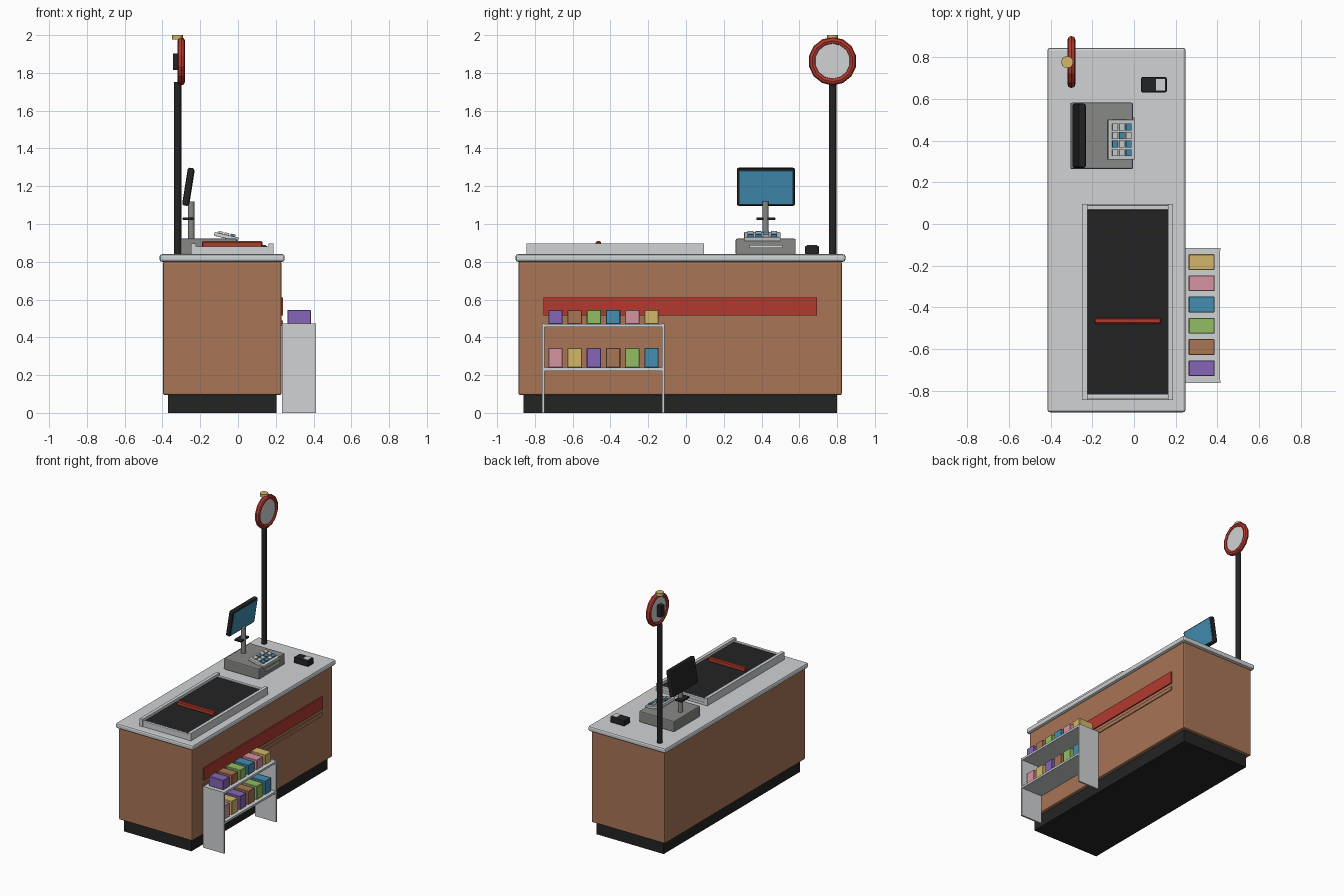
import bpy, math
from mathutils import Matrix, Vector

if "Cube" in bpy.data.objects:
    bpy.data.objects.remove(bpy.data.objects["Cube"])


def material(name, r, g, b):
    m = bpy.data.materials.new(name)
    lin = [((c / 255 + 0.055) / 1.055) ** 2.4 for c in (r, g, b)]
    m.diffuse_color = (*lin, 1)
    m.use_nodes = True
    m.node_tree.nodes["Principled BSDF"].inputs["Base Color"].default_value = m.diffuse_color
    return m


BROWN = material("wood_brown", 168, 117, 86)
LIGHT = material("light_grey", 208, 210, 212)
RED = material("red", 178, 58, 46)
BLACK = material("black", 36, 36, 37)
GREY = material("mid_grey", 136, 136, 134)
BLUE = material("blue", 66, 142, 178)
PURPLE = material("purple", 134, 102, 184)
PINK = material("pink", 213, 146, 162)
GREEN = material("green", 146, 188, 98)
GOLD = material("gold", 210, 182, 104)


def finish(name, mat, bevel=0, segments=2):
    ob = bpy.context.object
    ob.name = name
    ob.data.materials.append(mat)
    if bevel:
        mod = ob.modifiers.new("bevel", "BEVEL")
        mod.width = bevel
        mod.segments = segments
    return ob


def box(name, mat, x, y, z, bevel=0, segments=2):
    """Box from (min, max) ranges on each axis."""
    bpy.ops.mesh.primitive_cube_add(size=1)
    ob = finish(name, mat, bevel, segments)
    ob.data.transform(Matrix.Diagonal((x[1] - x[0], y[1] - y[0], z[1] - z[0], 1)))
    ob.location = [(a + b) / 2 for a, b in (x, y, z)]
    return ob


def tilted(name, mat, pivot, angle, offset, size, bevel=0):
    """Box placed in a frame that is tilted about the y axis at pivot."""
    ob = box(name, mat, *[(o - s / 2, o + s / 2) for o, s in zip(offset, size)], bevel)
    rot = Matrix.Rotation(angle, 4, 'Y')
    ob.location = Vector(pivot) + rot @ Vector(offset)
    ob.rotation_euler = (0, angle, 0)
    return ob


def cylinder(name, mat, x, y, z0, z1, r, sides=12):
    bpy.ops.mesh.primitive_cylinder_add(vertices=sides, radius=r, depth=z1 - z0,
                                        location=(x, y, (z0 + z1) / 2))
    ob = finish(name, mat)
    bpy.ops.object.shade_smooth_by_angle(angle=math.radians(40))
    return ob


# Counter
box("plinth", BLACK, (-0.37, 0.205), (-0.86, 0.80), (0, 0.10))
box("counter_body", BROWN, (-0.397, 0.23), (-0.887, 0.825), (0.095, 0.80), 0.008)
box("counter_top", LIGHT, (-0.415, 0.247), (-0.902, 0.844), (0.80, 0.84), 0.012)
box("red_front_band", RED, (0.225, 0.239), (-0.754, 0.693), (0.515, 0.61))
box("lower_front_strip", BROWN, (0.225, 0.237), (-0.754, 0.693), (0.46, 0.488))

# Conveyor
box("belt_base", LIGHT, (-0.225, 0.165), (-0.84, 0.093), (0.838, 0.86))
box("conveyor_belt", BLACK, (-0.222, 0.162), (-0.818, 0.068), (0.855, 0.877))
for side, x in (("left", -0.248), ("right", 0.162)):
    box(side + "_belt_rail", LIGHT, (x, x + 0.026), (-0.844, 0.095), (0.838, 0.898))
for end, y in (("front", -0.84), ("back", 0.067)):
    box(end + "_belt_end", LIGHT, (-0.225, 0.165), (y, y + 0.024), (0.85, 0.882), 0.005)
box("goods_divider", RED, (-0.19, 0.13), (-0.478, -0.45), (0.874, 0.909), 0.006, 1)

# Register base, drawer handle and keypad
box("register_base", GREY, (-0.305, -0.005), (0.263, 0.581), (0.838, 0.922), 0.007)
box("drawer_handle", LIGHT, (-0.01, 0.003), (0.336, 0.51), (0.873, 0.89))
pad, pad_tilt = (-0.062, 0.404, 0.933), math.radians(13)
tilted("keypad", LIGHT, pad, pad_tilt, (0, 0, 0), (0.13, 0.192, 0.02), 0.003)
for row in range(4):
    for col in range(3):
        mat = BLUE if row * 3 + col in (2, 4, 6, 8, 11) else LIGHT
        tilted(f"key_{row}_{col}", mat, pad, pad_tilt,
               (-0.033 + col * 0.033, 0.061 - row * 0.041, 0.014), (0.026, 0.032, 0.014))

# Monitor on its stand
cylinder("monitor_post", GREY, -0.247, 0.421, 0.915, 1.12, 0.017)
box("post_bracket", BLACK, (-0.293, -0.235), (0.372, 0.473), (1.02, 1.034), 0.004)
mon, mon_tilt = (-0.263, 0.423, 1.197), math.radians(9)
tilted("monitor", BLACK, mon, mon_tilt, (0, 0, 0), (0.036, 0.308, 0.202), 0.01)
tilted("monitor_screen", BLUE, mon, mon_tilt, (0.0175, 0, 0), (0.005, 0.28, 0.178))

# Card reader
box("card_reader", BLACK, (0.033, 0.157), (0.63, 0.704), (0.838, 0.885), 0.008)
box("card_reader_screen", LIGHT, (0.105, 0.148), (0.64, 0.694), (0.882, 0.888))

# Lane sign on a pole
PX, PY, SX, SZ = -0.32, 0.776, -0.30, 1.862
cylinder("sign_pole", BLACK, PX, PY, 0.835, 1.752, 0.02)
bpy.ops.mesh.primitive_torus_add(major_segments=14, minor_segments=8,
                                 major_radius=0.1085, minor_radius=0.0195,
                                 location=(SX, PY, SZ), rotation=(0, math.pi / 2, 0))
finish("sign_ring", RED)
bpy.ops.mesh.primitive_cylinder_add(vertices=28, radius=0.102, depth=0.02,
                                    location=(SX, PY, SZ), rotation=(0, math.pi / 2, 0))
finish("sign_disc", LIGHT)
box("sign_back_mount", BLACK, (-0.345, -0.305), (PY - 0.02, PY + 0.02), (1.815, 1.902))
cylinder("sign_cap", GOLD, PX, PY, 1.976, 2.0, 0.029)

# Snack rack with two rows of packets
for end, y in (("front", -0.762), ("back", -0.127)):
    box(end + "_rack_panel", LIGHT, (0.233, 0.414), (y, y + 0.013), (0, 0.472))
upper = [PURPLE, BROWN, GREEN, BLUE, PINK, GOLD]
lower = upper[4:] + upper[:4]
for level, colours, z, height in (("upper", upper, 0.47, 0.075), ("lower", lower, 0.239, 0.104)):
    box(level + "_shelf", LIGHT, (0.233, 0.412), (-0.755, -0.12), (z - 0.016, z))
    for i, mat in enumerate(colours):
        y = -0.691 + i * 0.1017
        box(f"{level}_packet_{i}", mat, (0.262, 0.386), (y - 0.038, y + 0.038),
            (z, z + height), 0.003, 1)
